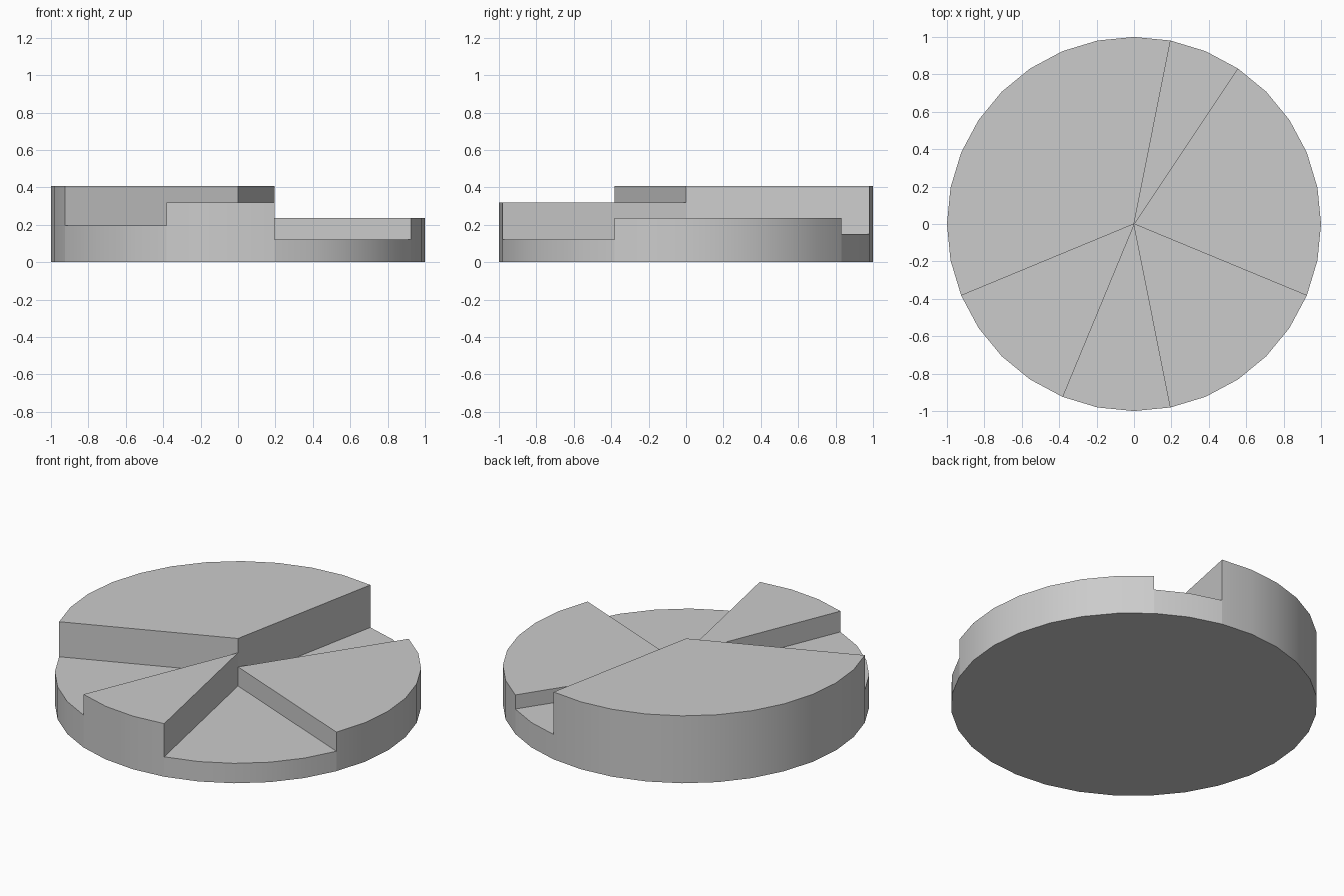
import bpy, bmesh
from math import cos, sin, tau, radians

if "Cube" in bpy.data.objects:
    bpy.data.objects.remove(bpy.data.objects["Cube"])

SIDES = 32  # rim steps in the full circle


def wedge(name, start, end, height):
    """Pie slice between two rim steps, extruded up from z = 0."""
    bm = bmesh.new()
    outline = [bm.verts.new((0, 0, 0))]
    for i in range(start, end + 1):
        a = tau * i / SIDES
        outline.append(bm.verts.new((cos(a), sin(a), 0)))
    base = bm.faces.new(outline)
    top = bmesh.ops.extrude_face_region(bm, geom=[base], use_keep_orig=True)
    verts = [g for g in top["geom"] if isinstance(g, bmesh.types.BMVert)]
    bmesh.ops.translate(bm, verts=verts, vec=(0, 0, height))
    bmesh.ops.recalc_face_normals(bm, faces=bm.faces[:])
    mesh = bpy.data.meshes.new(name)
    bm.to_mesh(mesh)
    bm.free()
    obj = bpy.data.objects.new(name, mesh)
    bpy.context.collection.objects.link(obj)
    # smooth rim, sharp slice edges
    bpy.ops.object.select_all(action='DESELECT')
    obj.select_set(True)
    bpy.context.view_layer.objects.active = obj
    bpy.ops.object.shade_smooth_by_angle(angle=radians(30))


# Pie slices, counter-clockwise from the right
wedge("right_slice", -2, 5, 0.235)
wedge("back_narrow_slice", 5, 7, 0.15)
wedge("large_back_left_slice", 7, 18, 0.406)
wedge("front_left_slice", 18, 22, 0.195)
wedge("front_slice", 22, 25, 0.32)
wedge("front_right_slice", 25, 30, 0.12)
